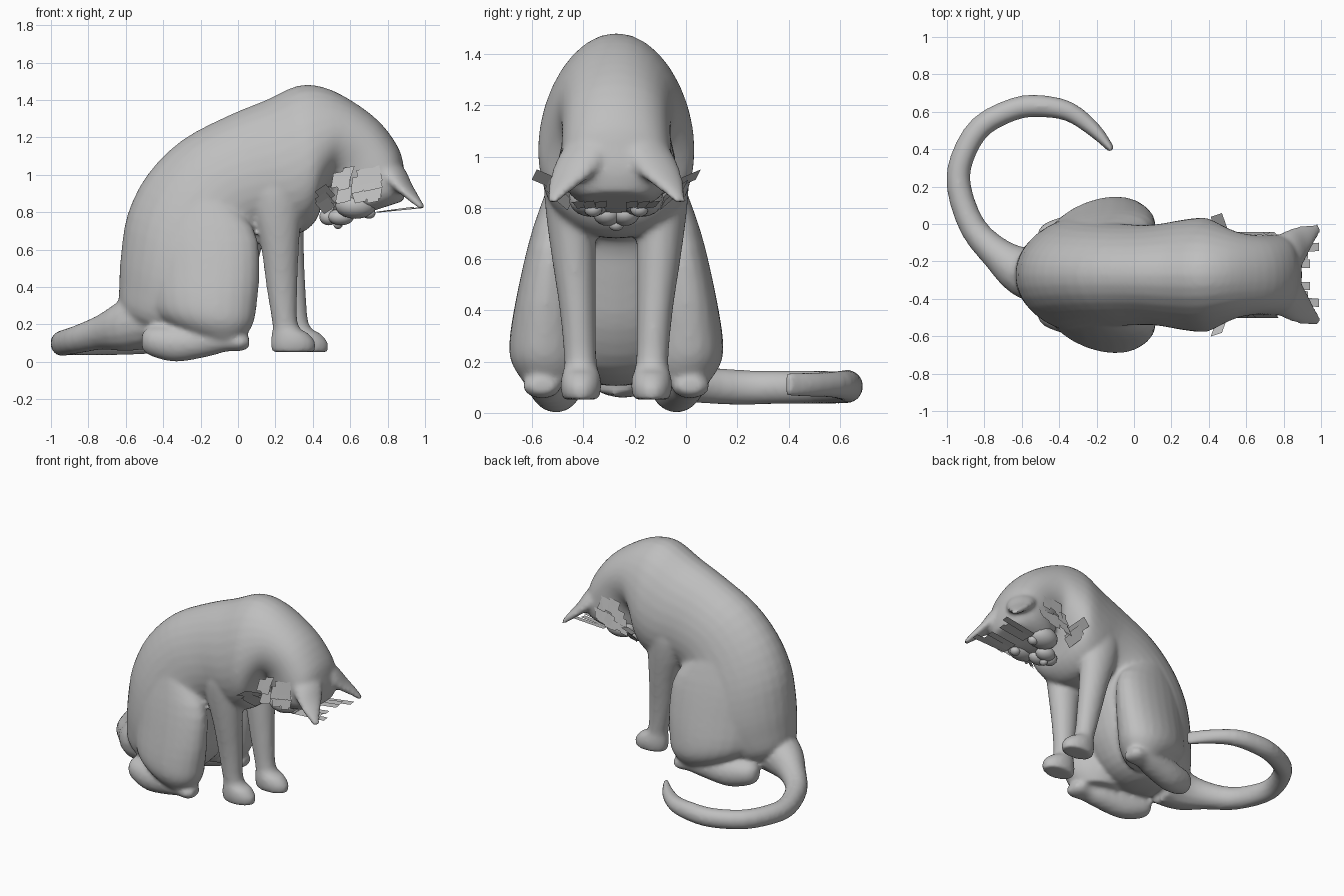
import bpy, bmesh, math, random
from mathutils import Vector

random.seed(4)
CY = -0.272         # the cat's own middle plane
SIDES = ((-1, "near"), (1, "far"))
grey = bpy.data.materials.new("soft grey")
grey.diffuse_color = (0.52, 0.52, 0.52, 1)


def finish(name, bm, smooth=True):
    if smooth:
        bmesh.ops.recalc_face_normals(bm, faces=bm.faces)
    mesh = bpy.data.meshes.new(name)
    bm.to_mesh(mesh)
    bm.free()
    mesh.materials.append(grey)
    ob = bpy.data.objects.new(name, mesh)
    bpy.context.collection.objects.link(ob)
    for p in mesh.polygons:
        p.use_smooth = smooth
    return ob


def smooth_rows(rows, steps=3):
    """Catmull-Rom interpolation through rows of numbers."""
    out = []
    for i in range(len(rows) - 1):
        a, b, c, d = (rows[max(0, min(len(rows) - 1, i + k))] for k in (-1, 0, 1, 2))
        for s in range(steps):
            t = s / steps
            out.append([0.5 * (2*q + (r - p)*t + (2*p - 5*q + 4*r - w)*t*t
                               + (3*q - p - 3*r + w)*t**3)
                        for p, q, r, w in zip(a, b, c, d)])
    return out + [list(rows[-1])]


def loft(bm, rings, n=24):
    """Add a closed skin over rings of (centre, half axis, half axis, egg skew)."""
    loops = []
    for c, u, v, k in rings:
        loops.append([bm.verts.new(c + u * (math.cos(a) - k * math.sin(a) ** 2) + v * math.sin(a))
                      for a in (2 * math.pi * i / n for i in range(n))])
    faces = [bm.faces.new((A[i], A[(i + 1) % n], B[(i + 1) % n], B[i]))
             for A, B in zip(loops, loops[1:]) for i in range(n)]
    faces += [bm.faces.new(loops[0]), bm.faces.new(loops[-1])]
    bmesh.ops.recalc_face_normals(bm, faces=faces)


def upright(bm, rows, s, lean=0.0, slant=0.0):
    """Leg from rows of z, x, half x, side offset, half y."""
    rings = []
    for z, x, rx, off, ry in smooth_rows(rows):
        dx = lean * max(0, 1 - z / 0.95)
        rings.append((Vector((x + dx, CY + s * off, z)), Vector((rx, s * slant * rx, 0)),
                      Vector((0, ry, 0)), 0))
    loft(bm, rings)


def ball(name, loc, radii):
    bm = bmesh.new()
    bmesh.ops.create_uvsphere(bm, u_segments=16, v_segments=10, radius=1)
    for v in bm.verts:
        v.co = Vector(loc) + Vector([a * b for a, b in zip(v.co, radii)])
    finish(name, bm)


# Torso, neck and head: back x, back z, belly x, belly z, half width, skew
spine = [(-0.56, 0.17, -0.38, 0.11, 0.10, 0), (-0.63, 0.28, -0.20, 0.11, 0.22, 0),
         (-0.635, 0.42, -0.05, 0.18, 0.29, 0.1), (-0.625, 0.58, 0.05, 0.33, 0.315, 0.1),
         (-0.59, 0.79, 0.10, 0.50, 0.305, 0.1), (-0.485, 1.00, 0.13, 0.62, 0.285, 0.12),
         (-0.30, 1.185, 0.17, 0.68, 0.27, 0.12), (-0.05, 1.318, 0.24, 0.68, 0.27, 0.15),
         (0.15, 1.40, 0.34, 0.69, 0.295, 0.2), (0.32, 1.477, 0.42, 0.76, 0.305, 0.22),
         (0.46, 1.468, 0.46, 0.88, 0.272, 0.18), (0.61, 1.395, 0.49, 0.95, 0.23, 0),
         (0.76, 1.28, 0.50, 0.92, 0.213, -0.15), (0.86, 1.14, 0.50, 0.83, 0.215, -0.25),
         (0.888, 1.03, 0.53, 0.79, 0.215, -0.3), (0.898, 0.94, 0.61, 0.78, 0.195, -0.35),
         (0.885, 0.86, 0.70, 0.80, 0.13, -0.2)]
body = bmesh.new()
rings = []
for bx, bz, fx, fz, w, k in smooth_rows(spine):
    back, front = Vector((bx, CY, bz)), Vector((fx, CY, fz))
    rings.append(((back + front) / 2, (back - front) / 2, Vector((0, w, 0)), k))
loft(body, rings, 32)

# Tail curling round on the ground: x, y, z, radius
tail = smooth_rows([(-0.46, -0.28, 0.25, 0.17), (-0.60, -0.25, 0.20, 0.135),
                    (-0.73, -0.16, 0.16, 0.09), (-0.86, -0.02, 0.12, 0.072),
                    (-0.935, 0.19, 0.10, 0.066), (-0.92, 0.35, 0.10, 0.063),
                    (-0.82, 0.52, 0.10, 0.062), (-0.64, 0.615, 0.10, 0.061),
                    (-0.50, 0.63, 0.105, 0.06), (-0.345, 0.60, 0.11, 0.053),
                    (-0.21, 0.50, 0.11, 0.04), (-0.118, 0.395, 0.11, 0.018)])
rings = []
for i, (x, y, z, r) in enumerate(tail):
    a, b = tail[max(0, i - 1)], tail[min(len(tail) - 1, i + 1)]
    d = Vector((b[0] - a[0], b[1] - a[1], 0)).normalized()
    rings.append((Vector((x, y, z)), Vector((d.y, -d.x, 0)) * r,
                  Vector((0, 0, max(r * 1.06, 0.05))), 0))
loft(body, rings, 16)

front_leg = [(1.15, 0.24, 0.06, 0.20, 0.03), (0.95, 0.215, 0.135, 0.185, 0.095),
             (0.80, 0.21, 0.13, 0.18, 0.097), (0.60, 0.225, 0.10, 0.165, 0.086),
             (0.40, 0.235, 0.083, 0.15, 0.071), (0.20, 0.252, 0.068, 0.14, 0.063),
             (0.15, 0.28, 0.10, 0.138, 0.075), (0.10, 0.295, 0.12, 0.138, 0.08),
             (0.052, 0.295, 0.113, 0.138, 0.07)]
thigh = [(0.95, -0.22, 0.08, 0.18, 0.06), (0.72, -0.20, 0.28, 0.185, 0.13),
         (0.50, -0.185, 0.30, 0.21, 0.16), (0.30, -0.185, 0.285, 0.225, 0.182),
         (0.20, -0.15, 0.23, 0.235, 0.17), (0.12, -0.10, 0.13, 0.24, 0.12)]
# x, side offset, z, half width, half height
hind_foot = [(-0.515, 0.20, 0.11, 0.03, 0.04), (-0.47, 0.205, 0.11, 0.075, 0.078),
             (-0.33, 0.235, 0.097, 0.09, 0.098), (-0.15, 0.265, 0.115, 0.085, 0.085),
             (-0.06, 0.285, 0.11, 0.07, 0.055), (0.02, 0.29, 0.105, 0.075, 0.048),
             (0.06, 0.29, 0.105, 0.045, 0.027)]
# x, side offset, z, half width, half thickness
ear = [(0.76, 0.09, 1.06, 0.10, 0.08), (0.84, 0.135, 0.99, 0.105, 0.06),
       (0.895, 0.18, 0.925, 0.085, 0.036), (0.945, 0.222, 0.87, 0.052, 0.024),
       (0.988, 0.252, 0.822, 0.025, 0.014)]

for s, side in SIDES:
    upright(body, front_leg, s, lean=0.075 if s > 0 else 0)
    upright(body, thigh, s, slant=0.2)
    loft(body, [(Vector((x, CY + s * o, z)), Vector((0, w, 0)), Vector((0, 0, h)), 0)
                for x, o, z, w, h in smooth_rows(hind_foot)], 16)
    loft(body, [(Vector((x, CY + s * o, z)), Vector((-0.35, s * 0.9, 0.0)) * w,
                 Vector((0.7, 0, 0.7)) * t, 0) for x, o, z, w, t in smooth_rows(ear)], 16)
    # Face underneath the bowed head
    ball(side + "_muzzle_pad", (0.55, CY + s * 0.035, 0.775), (0.07, 0.055, 0.045))
    ball(side + "_cheek", (0.63, CY + s * 0.10, 0.835), (0.11, 0.085, 0.07))
    ball(side + "_eye", (0.70, CY + s * 0.09, 0.795), (0.035, 0.035, 0.03))
ball("chin", (0.485, CY, 0.775), (0.05, 0.05, 0.045))
ball("nose", (0.535, CY, 0.735), (0.025, 0.03, 0.025))

# Fuse torso, tail, legs and ears into one soft skin
cat = finish("body", body, False)
fuse = cat.modifiers.new("fuse", "REMESH")
fuse.mode = "VOXEL"
fuse.voxel_size = 0.014
fuse.use_smooth_shade = True
soften = cat.modifiers.new("soften", "SMOOTH")
soften.factor = 0.5
soften.iterations = 7


def plate(bm, a, b, across):
    a, b, across = Vector(a), Vector(b), Vector(across)
    bm.faces.new([bm.verts.new(p) for p in (a - across, a + across, b + across, b - across)])


# Loose flat tufts: brow hairs, ruff, cheek fur
for s, side in SIDES:
    bm = bmesh.new()
    for off, end, tip in ((0.06, 0.94, 0.06), (0.13, 0.99, 0.15), (0.10, 0.93, 0.11)):
        plate(bm, (0.74, CY + s * off, 0.80), (end, CY + s * tip, 0.825), (0, 0.022, 0.003))
    for z, reach in ((0.90, 0.32), (0.86, 0.27), (0.84, 0.25)):
        plate(bm, (0.49, CY + s * 0.18, z - 0.03), (0.44, CY + s * reach, z + 0.03), (0.03, 0.01, 0.02))
    for i in range(20):
        x, z = random.uniform(0.53, 0.74), random.uniform(0.89, 1.04)
        plate(bm, (x, CY + s * 0.212, z + 0.03), (x + random.uniform(-0.03, 0.03), CY + s * 0.23, z - 0.05),
              (0.03, 0, 0.006))
    finish(side + "_fur_tufts", bm, False)
